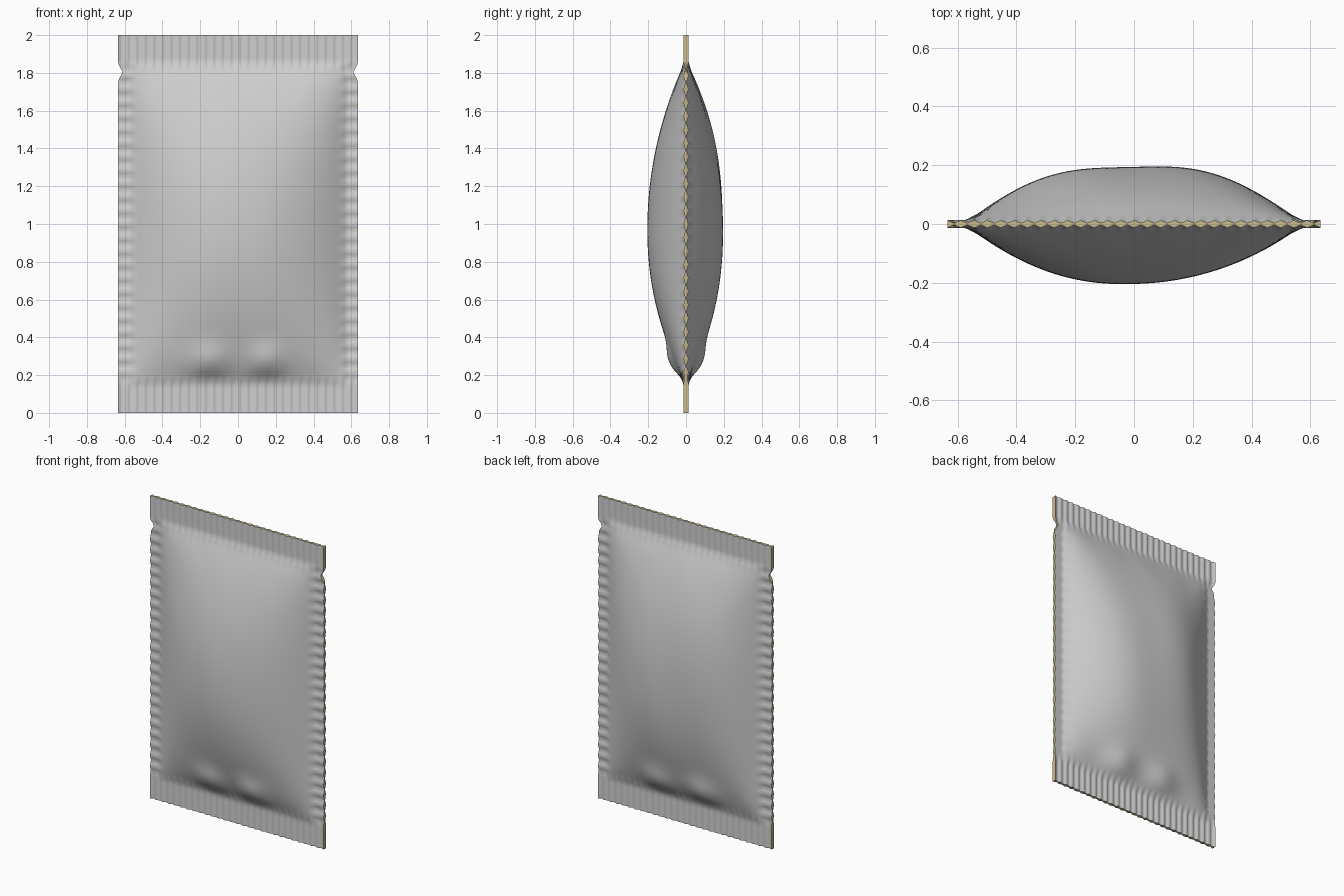
import bpy, bmesh
from math import sin, exp, pi

old = bpy.data.objects.get("Cube")
if old:
    bpy.data.objects.remove(old)

W, H = 0.635, 2.0            # half width, height
U, Z0, Z1 = 0.575, 0.15, 1.86  # edges of the filled area
N = 112                      # grid cells each way


def material(name, rgb):
    m = bpy.data.materials.new(name)
    m.use_nodes = True
    m.diffuse_color = (*rgb, 1)
    m.node_tree.nodes["Principled BSDF"].inputs["Base Color"].default_value = (*rgb, 1)
    return m


foil = material("light grey foil", (0.62, 0.62, 0.62))
tan = material("tan edge", (0.60, 0.50, 0.27))


def clamp(t):
    return max(0.0, min(1.0, t))


def smooth(t):
    t = clamp(t)
    return t * t * (3 - 2 * t)


def bell(t, width):
    return exp(-(t / width) ** 2)


def rib(i):
    # Triangle wave, four cells long
    return abs((i % 4) - 2) / 2


def bulge(x, z, side):
    # Pillow: full in the middle, pinched at the four seals
    u = abs(x) / U
    v = (z - (Z0 + Z1) / 2) / ((Z1 - Z0) / 2)
    if u >= 1 or abs(v) >= 1:
        return 0.0
    a, b = 1 - u ** 2.2, 1 - abs(v) ** 2.1
    f = a * b / (a + b - a * b)
    d = 0.2 * f
    # Soft diagonal folds, different on the two faces
    if side < 0:
        d += 0.006 * f * sin(5 * x + 3 * z)
    else:
        d += 0.009 * f * sin(9 * x - 2.5 * z + 1.2)
    # Heavy contents sagging in two lumps over the bottom seal
    lumps = bell(x + 0.16, 0.11) + bell(x - 0.15, 0.11)
    d += 0.03 * lumps * bell(z - 0.27, 0.09) * smooth((z - Z0) / 0.08)
    # Radiating puckers near the top and bottom seals
    near = bell(min(z - Z0, Z1 - z) - 0.1, 0.08)
    d += 0.004 * near * f * sin(26 * x + 2 * side)
    return max(d, 0.0)


def half_depth(i, j, x, z, side):
    # Crimp ribs: upright in the end seals, level in the side seals
    end = 1 - smooth((min(z - Z0, Z1 - z) + 0.01) / 0.07)
    edge = smooth((abs(x) - U + 0.05) / 0.06) * (1 - end)
    crimp = 0.003 + 0.010 * (end * rib(i) + edge * rib(j))
    return crimp + bulge(x, z, side)


def position(i, j, side):
    x, z = W * (2 * i / N - 1), H * j / N
    # Tear notch on each side
    cut = 0.025 * clamp(1 - abs(z - 1.804) / 0.045) * clamp((abs(x) - 0.54) / (W - 0.54))
    y = side * half_depth(i, j, x, z, side)
    return (x - cut if x > 0 else x + cut, y, z)


def make_object(name, bm, mat):
    mesh = bpy.data.meshes.new(name)
    bm.to_mesh(mesh)
    bm.free()
    mesh.materials.append(mat)
    ob = bpy.data.objects.new(name, mesh)
    bpy.context.collection.objects.link(ob)
    return ob


# Front and back foil panels
for name, side in (("front_panel", -1), ("back_panel", 1)):
    bm = bmesh.new()
    grid = [[bm.verts.new(position(i, j, side)) for i in range(N + 1)] for j in range(N + 1)]
    for j in range(N):
        for i in range(N):
            quad = [grid[j][i], grid[j][i + 1], grid[j + 1][i + 1], grid[j + 1][i]]
            bm.faces.new(quad if side < 0 else quad[::-1])
    panel = make_object(name, bm, foil)
    bpy.ops.object.select_all(action='DESELECT')
    panel.select_set(True)
    bpy.context.view_layer.objects.active = panel
    bpy.ops.object.shade_smooth_by_angle(angle=pi / 3)

# Thin cut edge joining the two panels all the way round
loop = [(i, 0) for i in range(N)] + [(N, j) for j in range(N)]
loop += [(N - i, N) for i in range(N)] + [(0, N - j) for j in range(N)]
bm = bmesh.new()
pairs = [[bm.verts.new(position(i, j, s)) for s in (-1, 1)] for i, j in loop]
for k, (a, b) in enumerate(pairs):
    c, d = pairs[(k + 1) % len(pairs)]
    bm.faces.new((a, b, d, c))
make_object("cut_edge", bm, tan)
